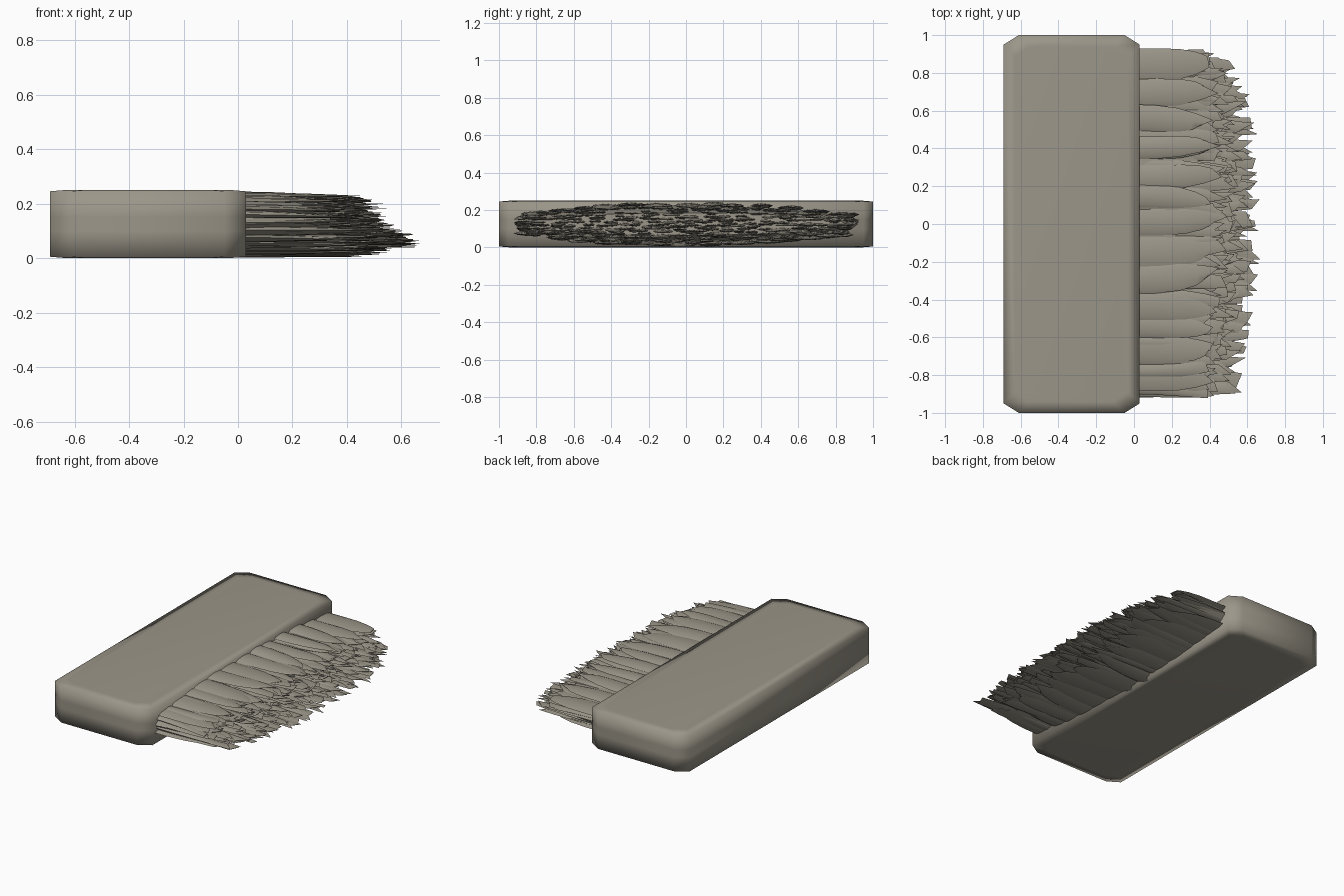
import bpy, bmesh, math, random
from mathutils import Vector

random.seed(7)
if "Cube" in bpy.data.objects:
    bpy.data.objects.remove(bpy.data.objects["Cube"], do_unlink=True)


def make_material(name, rgb):
    mat = bpy.data.materials.new(name)
    mat.use_nodes = True
    colour = (*rgb, 1.0)
    mat.diffuse_color = colour
    mat.node_tree.nodes["Principled BSDF"].inputs["Base Color"].default_value = colour
    return mat


grey = make_material("warm_grey", (0.33, 0.305, 0.25))


def loft(bm, rings):
    """Skin a list of closed point rings and cap both ends."""
    loops = [[bm.verts.new(p) for p in ring] for ring in rings]
    n = len(loops[0])
    for a, b in zip(loops, loops[1:]):
        for i in range(n):
            j = (i + 1) % n
            bm.faces.new((a[i], a[j], b[j], b[i]))
    bm.faces.new(loops[0][::-1])
    bm.faces.new(loops[-1])


def add_object(name, bm):
    bmesh.ops.recalc_face_normals(bm, faces=bm.faces)
    mesh = bpy.data.meshes.new(name)
    bm.to_mesh(mesh)
    bm.free()
    mesh.materials.append(grey)
    obj = bpy.data.objects.new(name, mesh)
    bpy.context.collection.objects.link(obj)
    return obj


# Handle block: chamfered-corner slab with soft shading
def block_ring(z, inset):
    cx, hx, hy = -0.33, 0.36 - inset, 1.0 - inset
    ax, ay = hx - 0.08, hy - 0.05
    pts = [(hx, -ay), (hx, ay), (ax, hy), (-ax, hy),
           (-hx, ay), (-hx, -ay), (-ax, -hy), (ax, -hy)]
    return [(cx + x, y, z) for x, y in pts]


bm = bmesh.new()
loft(bm, [block_ring(z, i) for z, i in
          [(0, 0.06), (0.005, 0), (0.10, 0), (0.15, 0), (0.245, 0), (0.25, 0.06)]])
block = add_object("handle_block", bm)
for poly in block.data.polygons:
    poly.use_smooth = True


# Bristle clumps: flattened tongues with uneven blunt tips
def tongue(bm, y, z, length, width, thick, drift, drop, blunt):
    rings = []
    skew = random.uniform(-0.05, 0.05)
    for t in (0, 0.3, 0.6, 0.82, 0.94, 1):
        w = width * (1 - (1 - blunt) * t ** 4)
        h = thick * (1 - 0.9 * t ** 2)
        centre = Vector((t * length, y + drift * t * t, z + drop * t * t))
        ring = []
        for k in range(8):
            a = k * math.tau / 8
            ragged = skew * math.cos(a) * t ** 6
            ring.append(centre + Vector((ragged, w * math.cos(a), h * math.sin(a))))
        rings.append(ring)
    loft(bm, rings)


def reach(z):
    """Bristle length by height: longest low down, shorter on top."""
    if z < 0.05:
        return 0.41 + 5.0 * max(z - 0.005, 0)
    return 0.65 - 1.65 * (z - 0.05) + 0.9 * max(z - 0.13, 0)


def clump_layer(name, z0, count, half_width, blunt):
    bm = bmesh.new()
    for i in range(count):
        u = -1 + 2 * (i + 0.5) / count
        y = 0.88 * u + random.uniform(-0.03, 0.03)
        round_off = math.sqrt(max(1 - (y / 0.97) ** 2, 0.05))
        z = 0.125 + (z0 - 0.125) * round_off + random.uniform(-0.008, 0.008)
        end = reach(z0) * (1 - 0.2 * abs(u) ** 3) + random.uniform(-0.05, 0.025)
        w = min(half_width * random.uniform(0.7, 1.2), 0.95 - abs(y))
        tongue(bm, y, z, end, max(w, 0.02), 0.014, random.uniform(-0.04, 0.04),
               random.uniform(-0.012, 0.006), blunt * random.uniform(0.7, 1.3))
    obj = add_object(name, bm)
    bpy.ops.object.select_all(action='DESELECT')
    obj.select_set(True)
    bpy.context.view_layer.objects.active = obj
    bpy.ops.object.shade_smooth_by_angle(angle=math.radians(50))


for n in range(11):
    clump_layer(f"bristle_layer_{n + 1}", 0.03 + 0.018 * n, 26, 0.045, 0.6)
clump_layer("top_bristles", 0.228, 13, 0.085, 0.3)
clump_layer("bottom_bristles", 0.02, 13, 0.085, 0.3)

# Solid heart of the bristle bundle
bm = bmesh.new()
loft(bm, [[(x, 0.92 * s * math.cos(a), 0.125 + h * math.sin(a))
           for a in (k * math.tau / 24 for k in range(24))]
          for x, s, h in [(0, 1, 0.1), (0.2, 0.98, 0.09), (0.34, 0.93, 0.06)]])
add_object("bristle_core", bm)
